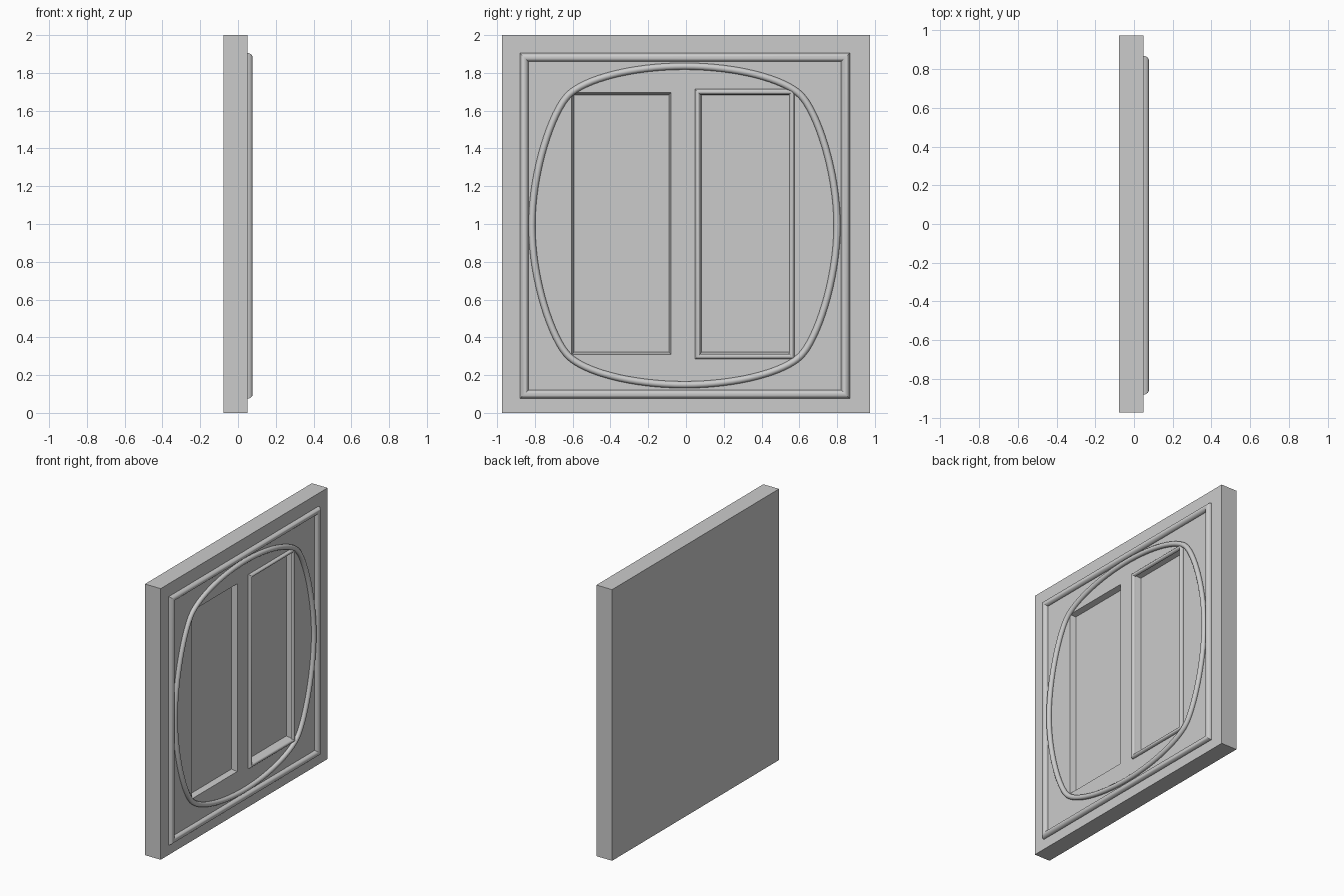
import bpy, bmesh, math
from mathutils import Vector

if "Cube" in bpy.data.objects:
    bpy.data.objects.remove(bpy.data.objects["Cube"])

BACK, FRONT = -0.078, 0.05
HALF_Y, HEIGHT = 0.973, 2.0


def finish(bm, name, smooth=False):
    bmesh.ops.recalc_face_normals(bm, faces=bm.faces[:])
    mesh = bpy.data.meshes.new(name)
    bm.to_mesh(mesh)
    bm.free()
    ob = bpy.data.objects.new(name, mesh)
    bpy.context.collection.objects.link(ob)
    if smooth:
        bpy.context.view_layer.objects.active = ob
        ob.select_set(True)
        bpy.ops.object.shade_smooth_by_angle(angle=math.radians(40))
        ob.select_set(False)
    return ob


# slab with two sunken panels with sloped walls
ys = [-HALF_Y, -0.605, -0.08, 0.072, 0.56, HALF_Y]
zs = [0, 0.31, 1.695, HEIGHT]
bm = bmesh.new()
grid = [[bm.verts.new((FRONT, y, z)) for z in zs] for y in ys]
panels = []
for i in range(len(ys) - 1):
    for j in range(len(zs) - 1):
        f = bm.faces.new((grid[i][j], grid[i + 1][j], grid[i + 1][j + 1], grid[i][j + 1]))
        if i in (1, 3) and j == 1:
            panels.append(f)
bm.normal_update()
rim = [e for e in bm.edges if e.is_boundary]
bmesh.ops.inset_individual(bm, faces=panels, thickness=0.016, depth=-0.04)
ext = bmesh.ops.extrude_edge_only(bm, edges=rim)["geom"]
for v in ext:
    if isinstance(v, bmesh.types.BMVert):
        v.co.x = BACK
bmesh.ops.contextual_create(bm, geom=[e for e in bm.edges if e.is_boundary])
finish(bm, "wall_slab")


# mitred half-round rectangular moulding
def rect_moulding(name, y0, y1, z0, z1, width, height, steps=10):
    bm = bmesh.new()
    loops = []
    for k in range(steps + 1):
        a = math.pi * k / steps
        d = width / 2 * (1 - math.cos(a))
        x = FRONT + height * math.sin(a)
        corners = ((y0 + d, z0 + d), (y1 - d, z0 + d), (y1 - d, z1 - d), (y0 + d, z1 - d))
        loops.append([bm.verts.new((x, y, z)) for y, z in corners])
    for a, b in zip(loops, loops[1:]):
        for c in range(4):
            n = (c + 1) % 4
            bm.faces.new((a[c], a[n], b[n], b[c]))
    finish(bm, name, True)


rect_moulding("outer_moulding", -0.88, 0.867, 0.075, 1.905, 0.046, 0.027)
rect_moulding("panel_moulding", 0.048, 0.574, 0.285, 1.714, 0.028, 0.02)

# rounded-square ring swept along a closed curve
right, corner, top = Vector((0.808, 0)), Vector((0.615, 0.69)), Vector((0, 0.843))
slope = Vector((-0.085, 0.085))
quarter = [(right, Vector((0, 0.29))), (corner, slope), (top, Vector((-0.28, 0)))]
points = quarter[:]
points.append((Vector((-corner.x, corner.y)), Vector((slope.x, -slope.y))))
points += [(-p, -h) for p, h in points]
curve = bpy.data.curves.new("oval_moulding", "CURVE")
curve.dimensions = "3D"
curve.bevel_depth = 0.018
curve.bevel_resolution = 4
curve.resolution_u = 16
spline = curve.splines.new("BEZIER")
spline.bezier_points.add(len(points) - 1)
spline.use_cyclic_u = True
for bp, (p, h) in zip(spline.bezier_points, points):
    at = lambda v: (0.058, v.x - 0.008, v.y + 0.992)
    bp.handle_left_type = bp.handle_right_type = "FREE"
    bp.co, bp.handle_left, bp.handle_right = at(p), at(p - h), at(p + h)
ring = bpy.data.objects.new("oval_moulding", curve)
bpy.context.collection.objects.link(ring)
